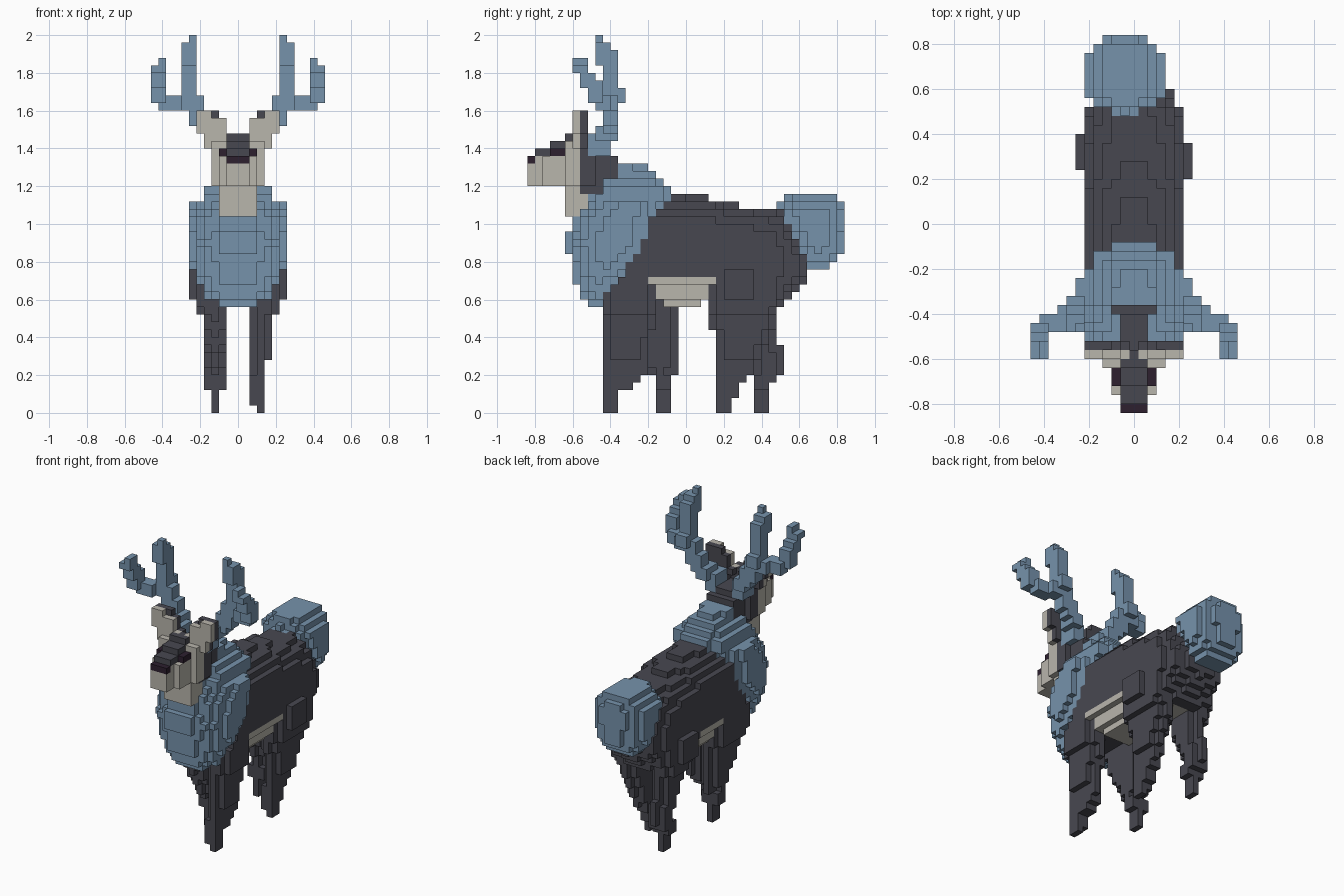
import bpy
import bmesh
from math import sqrt
from mathutils import Vector

cube = bpy.data.objects.get("Cube")
if cube:
    bpy.data.objects.remove(cube)

S = 0.04  # block size
DARK, BLUE, CREAM, PLUM = range(4)
PALETTE = [("charcoal fur", (0.064, 0.064, 0.081)), ("slate blue", (0.18, 0.288, 0.41)),
           ("pale cream", (0.485, 0.465, 0.415)), ("dark plum", (0.026, 0.014, 0.028))]
materials = []
for name, rgb in PALETTE:
    m = bpy.data.materials.new(name)
    m.diffuse_color = (*rgb, 1)
    m.use_nodes = True
    bsdf = m.node_tree.nodes["Principled BSDF"]
    bsdf.inputs["Base Color"].default_value = (*rgb, 1)
    bsdf.inputs["Roughness"].default_value = 0.9
    materials.append(m)

cells = {}  # block index -> (part, colour); later parts replace earlier ones


def centre(i, j, k):
    return Vector((i * S, (j + 0.5) * S, (k + 0.5) * S))


def fill(part, colour, span):
    """Fill blocks whose x lies in span(y, z)."""
    for j in range(-21, 21):
        for k in range(50):
            _, y, z = centre(0, j, k)
            limits = span(y, z)
            if limits:
                for i in range(-12, 13):
                    if limits[0] <= i * S <= limits[1]:
                        cells[i, j, k] = (part, colour)


def box(part, colour, x, y, z):
    fill(part, colour, lambda v, w: x if y[0] < v < y[1] and z[0] < w < z[1] else None)


def pair(part, colour, x, y, z):
    box(part, colour, x, y, z)
    box(part, colour, (-x[1], -x[0]), y, z)


def depth(outline, y, z):
    """Distance inside a side outline, or zero when outside."""
    inside, best = False, 9
    p = Vector((y, z))
    for a, b in zip(outline, outline[1:] + outline[:1]):
        if (a[1] > z) != (b[1] > z) and y < a[0] + (z - a[1]) * (b[0] - a[0]) / (b[1] - a[1]):
            inside = not inside
        a, b = Vector(a), Vector(b)
        t = max(0, min(1, (p - a).dot(b - a) / (b - a).length_squared))
        best = min(best, (p - a.lerp(b, t)).length)
    return best if inside else 0


def inflate(part, colour, outline, half, rounding, x0=0, limit=lambda z: 1):
    """Side outline given rounded thickness, optionally limited by height."""
    def span(y, z):
        d = depth(outline, y, z)
        if not d:
            return None
        w = min(limit(z), half * sqrt(1 - max(0, 1 - d / rounding) ** 2))
        return x0 - w, x0 + w
    fill(part, colour, span)


def leg(part, side, outline):
    """Side outline that narrows in steps towards the foot and its rim."""
    ankle, shin = (0.04, 0.28) if side > 0 else (0.12, 0.12)

    def span(y, z):
        d = depth(outline, y, z)
        if not d:
            return None
        rim = d < 0.03 and z > 0.2
        inner = 0.06 if z > ankle and not rim else 0.1
        outer = 0.22 if z > 0.5 else 0.18 if z > shin else 0.14
        if rim and outer > 0.15:
            outer -= S
        return (inner, outer) if side > 0 else (-outer, -inner)
    fill(part, DARK, span)


# Torso and stepped belly
inflate("torso", DARK, [(-.44, .6), (-.4, 1.16), (.1, 1.15), (.22, 1.11), (.52, 1.065), (.6, .92),
                        (.64, .84), (.64, .72), (.5, .56), (.14, .58), (-.1, .6)], .22, .18)
box("belly", CREAM, (-.2, .2), (-.2, .16), (.68, .72))
box("belly", CREAM, (-.18, .18), (-.16, .16), (.64, .68))
box("belly", CREAM, (-.18, .18), (-.16, .12), (.6, .64))
box("belly", CREAM, (-.14, .14), (-.12, .08), (.56, .6))
box("belly", CREAM, (-.06, .06), (.28, .46), (.56, .64))

# Legs in a walking pose
leg("front_left_leg", 1, [(-.44, 0), (-.36, 0), (-.34, .1), (-.2, .2), (-.2, .36), (-.16, .52),
                          (-.2, .8), (-.44, .7)])
leg("front_right_leg", -1, [(-.16, 0), (-.08, 0), (-.08, .2), (-.04, .2), (-.04, .56), (-.06, .78),
                            (-.4, .72), (-.36, .5), (-.2, .2), (-.16, .16)])
leg("back_left_leg", 1, [(.16, 0), (.24, 0), (.24, .06), (.36, .22), (.48, .5), (.52, .7),
                         (.36, .84), (.14, .7), (.12, .6), (.12, .44), (.16, .42)])
leg("back_right_leg", -1, [(.36, 0), (.44, 0), (.44, .12), (.52, .2), (.52, .36), (.48, .36),
                           (.48, .56), (.54, .7), (.4, .84), (.2, .7), (.24, .5), (.36, .24)])
box("back_left_leg", DARK, (.2, .25), (.2, .36), (.6, .76))
box("back_right_leg", DARK, (-.25, -.2), (.24, .4), (.6, .76))

# Chest ruff, narrowing up the neck, and tail
inflate("chest_ruff", BLUE, [(-.52, .56), (-.44, .56), (-.36, .64), (-.2, .76), (-.13, .9),
                             (-.12, 1), (-.08, 1.12), (-.08, 1.2), (-.2, 1.3), (-.36, 1.33),
                             (-.46, 1.22), (-.54, 1.13), (-.59, 1.06), (-.61, .97), (-.64, .96),
                             (-.64, .84), (-.61, .83), (-.59, .68)], .27, .27,
        limit=lambda z: 1 if z < 1.12 else .87 - .6 * z)
inflate("tail", BLUE, [(.48, 1.08), (.54, 1.16), (.8, 1.16), (.84, 1.08), (.835, .84), (.75, .76),
                       (.64, .76), (.5, 1)], .19, .19, -.04)

# Head: neck, face and muzzle
box("head", DARK, (-.1, .1), (-.56, -.36), (1.16, 1.36))
box("head", DARK, (-.1, .1), (-.56, -.4), (1.16, 1.4))
box("head", DARK, (-.14, .14), (-.56, -.48), (1.2, 1.4))
box("head", CREAM, (-.1, .1), (-.64, -.56), (1.04, 1.2))
box("head", CREAM, (-.1, .1), (-.56, -.52), (1.08, 1.16))
box("head", CREAM, (-.14, .14), (-.64, -.56), (1.2, 1.44))
box("head", CREAM, (-.1, .1), (-.76, -.64), (1.2, 1.36))
box("head", CREAM, (-.06, .06), (-.84, -.76), (1.2, 1.36))
box("head", DARK, (-.06, .06), (-.8, -.56), (1.36, 1.4))
box("head", DARK, (-.06, .06), (-.72, -.56), (1.4, 1.44))
box("head", DARK, (-.06, .06), (-.64, -.56), (1.44, 1.48))
box("nose", PLUM, (-.06, .06), (-.84, -.8), (1.32, 1.36))
pair("eyes", PLUM, (.07, .1), (-.72, -.64), (1.36, 1.4))

# Ears with dark backs
for y, colour in (((-.6, -.56), CREAM), ((-.56, -.52), DARK)):
    for x, z in (((.06, .18), (1.4, 1.44)), ((.02, .18), (1.44, 1.48)),
                 ((.06, .22), (1.48, 1.56)), ((.14, .22), (1.56, 1.6))):
        pair("ears", colour, x, y, z)
pair("ears", DARK, (.1, .14), (-.56, -.52), (1.56, 1.6))

# Antlers: base, inner tine and outer tine
for x, y, z in (((.06, .14), (-.52, -.4), (1.36, 1.48)),
                ((.1, .18), (-.48, -.36), (1.44, 1.52)),
                ((.14, .22), (-.44, -.36), (1.48, 1.6)),
                ((.18, .26), (-.44, -.36), (1.52, 1.68)),
                ((.22, .3), (-.4, -.32), (1.64, 1.72)),
                ((.22, .3), (-.44, -.36), (1.68, 1.92)),
                ((.22, .3), (-.48, -.4), (1.84, 1.96)),
                ((.22, .26), (-.48, -.44), (1.92, 2)),
                ((.22, .34), (-.44, -.36), (1.6, 1.68)),
                ((.3, .42), (-.48, -.4), (1.6, 1.68)),
                ((.38, .46), (-.52, -.44), (1.64, 1.76)),
                ((.38, .46), (-.56, -.48), (1.72, 1.8)),
                ((.38, .46), (-.6, -.52), (1.8, 1.84)),
                ((.38, .42), (-.6, -.52), (1.84, 1.88))):
    pair("antlers", BLUE, x, y, z)

# Turn each part's exposed block sides into a mesh
CORNERS = ((-1, -1), (1, -1), (1, 1), (-1, 1))
for part in sorted({p for p, _ in cells.values()}):
    bm = bmesh.new()
    verts = {}
    for cell, (owner, colour) in cells.items():
        if owner != part:
            continue
        for axis in range(3):
            for sign in (-1, 1):
                beside = list(cell)
                beside[axis] += sign
                if tuple(beside) in cells:
                    continue
                quad = []
                for u, v in CORNERS[::sign]:
                    offset = [0, 0, 0]
                    offset[axis], offset[(axis + 1) % 3], offset[(axis + 2) % 3] = sign, u, v
                    key = tuple(2 * c + o for c, o in zip(cell, offset))
                    if key not in verts:
                        verts[key] = bm.verts.new(centre(*cell) + Vector(offset) * S / 2)
                    quad.append(verts[key])
                bm.faces.new(quad).material_index = colour
    mesh = bpy.data.meshes.new(part)
    bm.to_mesh(mesh)
    bm.free()
    for m in materials:
        mesh.materials.append(m)
    bpy.context.collection.objects.link(bpy.data.objects.new(part, mesh))
